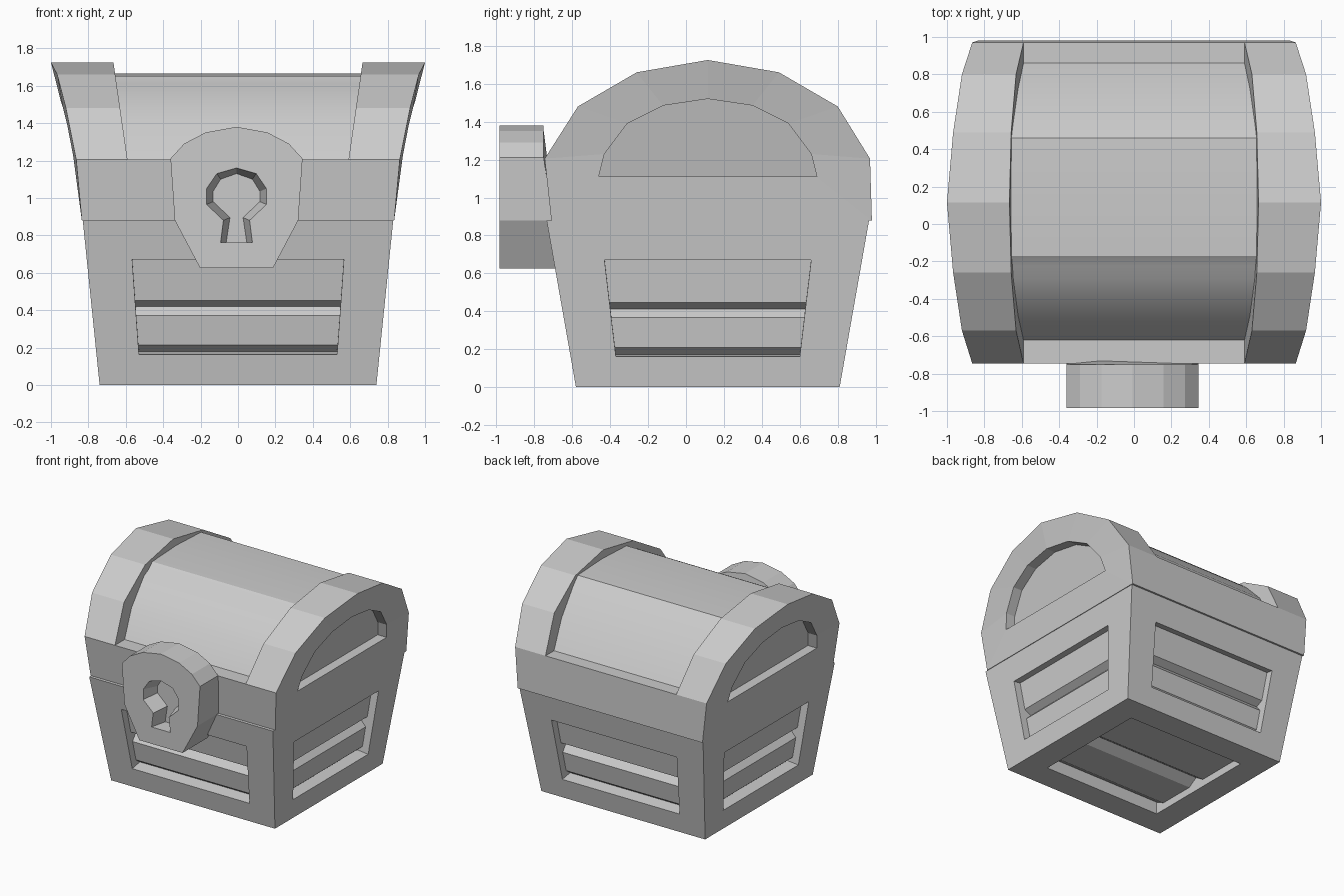
import bpy, bmesh
from mathutils import Vector

if "Cube" in bpy.data.objects:
    bpy.data.objects.remove(bpy.data.objects["Cube"])

CY = 0.115   # depth centre of the chest body


def finish(name, bm, smooth=False):
    bmesh.ops.remove_doubles(bm, verts=bm.verts, dist=0.0005)
    bmesh.ops.recalc_face_normals(bm, faces=bm.faces)
    me = bpy.data.meshes.new(name)
    bm.to_mesh(me)
    bm.free()
    ob = bpy.data.objects.new(name, me)
    bpy.context.collection.objects.link(ob)
    if smooth:
        bpy.context.view_layer.objects.active = ob
        ob.select_set(True)
        bpy.ops.object.shade_smooth_by_angle(angle=0.45)
        ob.select_set(False)
    return ob


def loft(name, rings, smooth=False):
    """Join equal-length rings of points and cap both ends."""
    bm = bmesh.new()
    loops = [[bm.verts.new(p) for p in r] for r in rings]
    n = len(loops[0])
    for a, b in zip(loops, loops[1:]):
        for i in range(n):
            j = (i + 1) % n
            bm.faces.new((a[i], a[j], b[j], b[i]))
    bm.faces.new(loops[0])
    bm.faces.new(loops[-1])
    return finish(name, bm, smooth)


# Board profile inside each framed panel: (fraction up the panel, depth)
BOARDS = [(0, 0), (0, .10), (.08, .06), (.39, .06), (.47, .11),
          (.55, .06), (1, .06), (1, 0)]


def panel(bm, corners, u0, v0, v1, centre):
    """One frame face with a recessed panel of two boards."""
    bl, br, tr, tl = [Vector(c) for c in corners]

    def at(u, v):
        return bl.lerp(br, u).lerp(tl.lerp(tr, u), v)
    inward = (br - bl).cross(tl - bl).normalized()
    if inward.dot(centre - bl) < 0:
        inward = -inward
    rim = [at(u0, v0), at(1 - u0, v0), at(1 - u0, v1), at(u0, v1)]
    o = [bm.verts.new(p) for p in (bl, br, tr, tl)]
    r = [bm.verts.new(p) for p in rim]
    for i in range(4):
        j = (i + 1) % 4
        bm.faces.new((o[i], o[j], r[j], r[i]))
    left = [bm.verts.new(rim[0].lerp(rim[3], t) + inward * d) for t, d in BOARDS]
    right = [bm.verts.new(rim[1].lerp(rim[2], t) + inward * d) for t, d in BOARDS]
    for i in range(len(BOARDS) - 1):
        bm.faces.new((left[i], left[i + 1], right[i + 1], right[i]))
    bm.faces.new(left)
    bm.faces.new(right)


# Tapered base with framed boards on four sides and underneath
def rect(hx, hy, z):
    return [(-hx, CY - hy, z), (hx, CY - hy, z), (hx, CY + hy, z), (-hx, CY + hy, z)]


low, high = rect(.74, .695, 0), rect(.83, .85, .88)
bm = bmesh.new()
mid = Vector((0, CY, .45))
for i in range(4):
    j = (i + 1) % 4
    panel(bm, (low[i], low[j], high[j], high[i]), .15 if i % 2 == 0 else .165,
          .184, .762, mid)
panel(bm, low, .14, .15, .85, mid)
bm.faces.new([bm.verts.new(p) for p in high])
finish("chest_base", bm)


# Lid end bands: arched, flaring outwards, with an arched recess
def inner_x(z):
    return .59 + (z - 1.2) * .145


ARCH = [(-.71, .88, .835), (-.745, 1.205, .865), (-.57, 1.48, .92), (-.26, 1.66, .967),
        (CY, 1.725, 1.0), (.49, 1.66, .967), (.80, 1.48, .92), (.97, 1.205, .865),
        (.98, .88, .835)]
RECESS = [(-.46, 1.11, .86), (-.43, 1.23, .882), (-.31, 1.39, .913), (-.12, 1.485, .937),
          (CY, 1.52, .948), (.35, 1.485, .937), (.54, 1.39, .913), (.66, 1.23, .882),
          (.69, 1.11, .86)]
for side, s in (("left", -1), ("right", 1)):
    loft("lid_band_" + side, [
        [(s * inner_x(z), y, z) for y, z, x in ARCH],
        [(s * x, y, z) for y, z, x in ARCH],
        [(s * x, y, z) for y, z, x in RECESS],
        [(s * (x - .08), y, z) for y, z, x in RECESS]])

# Lid barrel: front and back rails with three curved planks between the bands
BARREL = [(-.71, .88), (-.745, 1.205), (-.62, 1.205), (-.49, 1.405), (-.29, 1.585),
          (-.225, 1.612), (-.17, 1.652), (.145, 1.665), (.46, 1.652), (.53, 1.595),
          (.72, 1.41), (.86, 1.205), (.97, 1.205), (.98, .88)]
loft("lid_barrel", [[(s * inner_x(z), y, z) for y, z in BARREL] for s in (-1, 1)],
     smooth=True)


# Lock plate with a tapered keyhole; right half outlines run bottom to top
def mirrored(half, cx=-.008):
    return ([(cx + x, z) for x, z in half] +
            [(cx - x, z) for x, z in reversed(half) if x > 0])


def lock_back(z):
    return -.75 if z >= 1.2 else -.75 + (1.2 - z) * .16


plate = mirrored([(.195, .625), (.33, .88), (.353, 1.21), (.28, 1.29), (.165, 1.35), (0, 1.38)])
hole = mirrored([(.085, .762), (.07, .88), (.16, .965), (.16, 1.05), (.105, 1.13), (0, 1.16)])
floor = mirrored([(.055, .762), (.035, .895), (.125, .98), (.125, 1.035), (.085, 1.1), (0, 1.13)])
loft("lock", [[(x, lock_back(z), z) for x, z in plate],
              [(x, -.983, z) for x, z in plate],
              [(x, -.983, z) for x, z in hole],
              [(x, -.85, z) for x, z in floor]])
